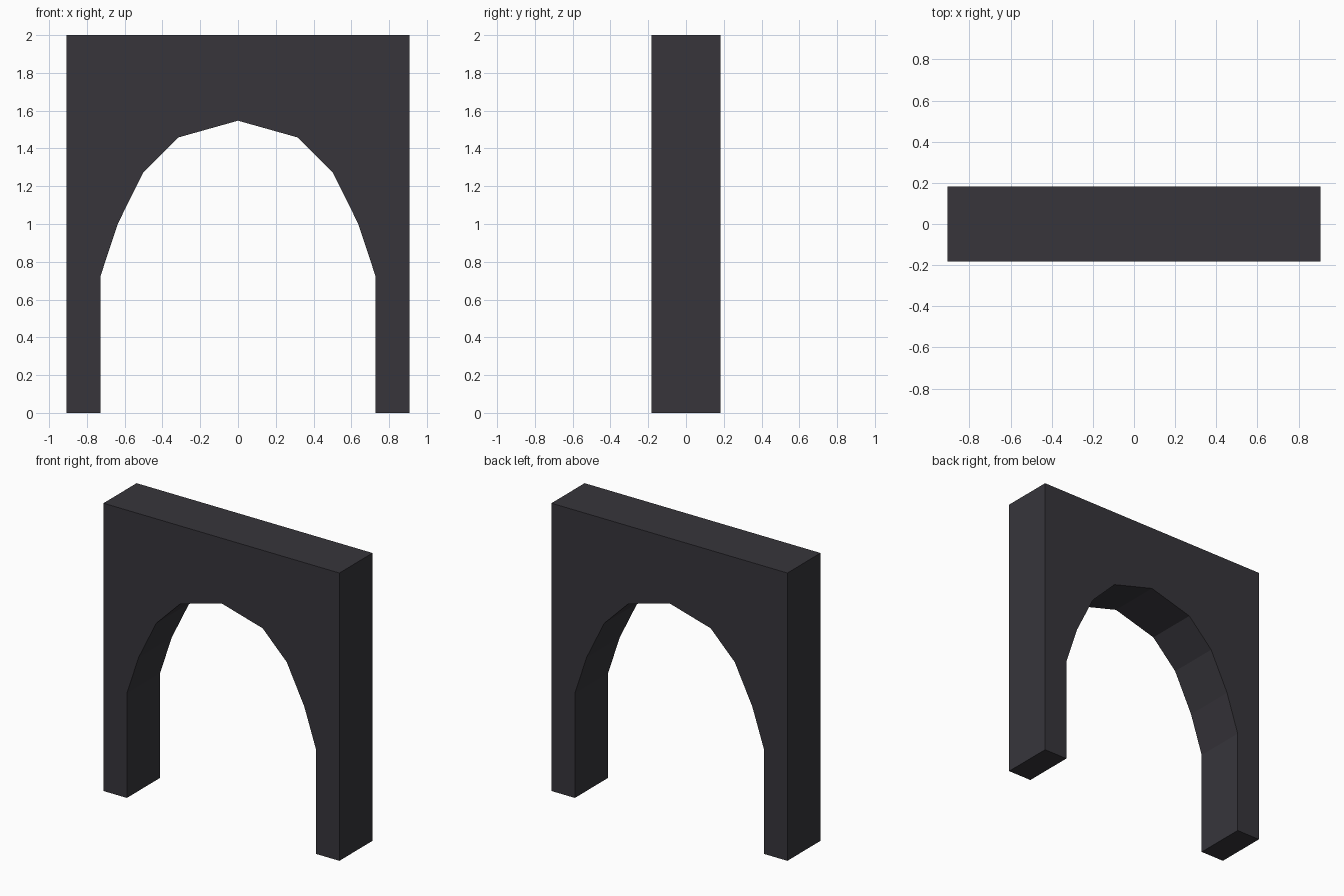
import bpy, bmesh

if "Cube" in bpy.data.objects:
    bpy.data.objects.remove(bpy.data.objects["Cube"])

HALF_DEPTH = 0.182

# Right half of the outline: outer edge, then the opening up to the crown
half = [(0.907, 2.0), (0.907, 0.0), (0.727, 0.0), (0.727, 0.727),
        (0.637, 1.0), (0.502, 1.273), (0.317, 1.458)]
crown = [(0.0, 1.547)]
outline = half + crown + [(-x, z) for x, z in reversed(half)]

# Dark stone colour
stone = bpy.data.materials.new("dark_grey")
stone.diffuse_color = (0.038, 0.036, 0.044, 1.0)
stone.use_nodes = True
stone.node_tree.nodes["Principled BSDF"].inputs["Base Color"].default_value = stone.diffuse_color

# Archway wall: outline extruded through its thickness
bm = bmesh.new()
face = bm.faces.new([bm.verts.new((x, -HALF_DEPTH, z)) for x, z in outline])
ext = bmesh.ops.extrude_face_region(bm, geom=[face], use_keep_orig=True)
verts = [g for g in ext["geom"] if isinstance(g, bmesh.types.BMVert)]
bmesh.ops.translate(bm, verts=verts, vec=(0, 2 * HALF_DEPTH, 0))
bmesh.ops.recalc_face_normals(bm, faces=bm.faces)

mesh = bpy.data.meshes.new("archway_wall")
bm.to_mesh(mesh)
bm.free()
mesh.materials.append(stone)
bpy.context.collection.objects.link(bpy.data.objects.new("archway_wall", mesh))
